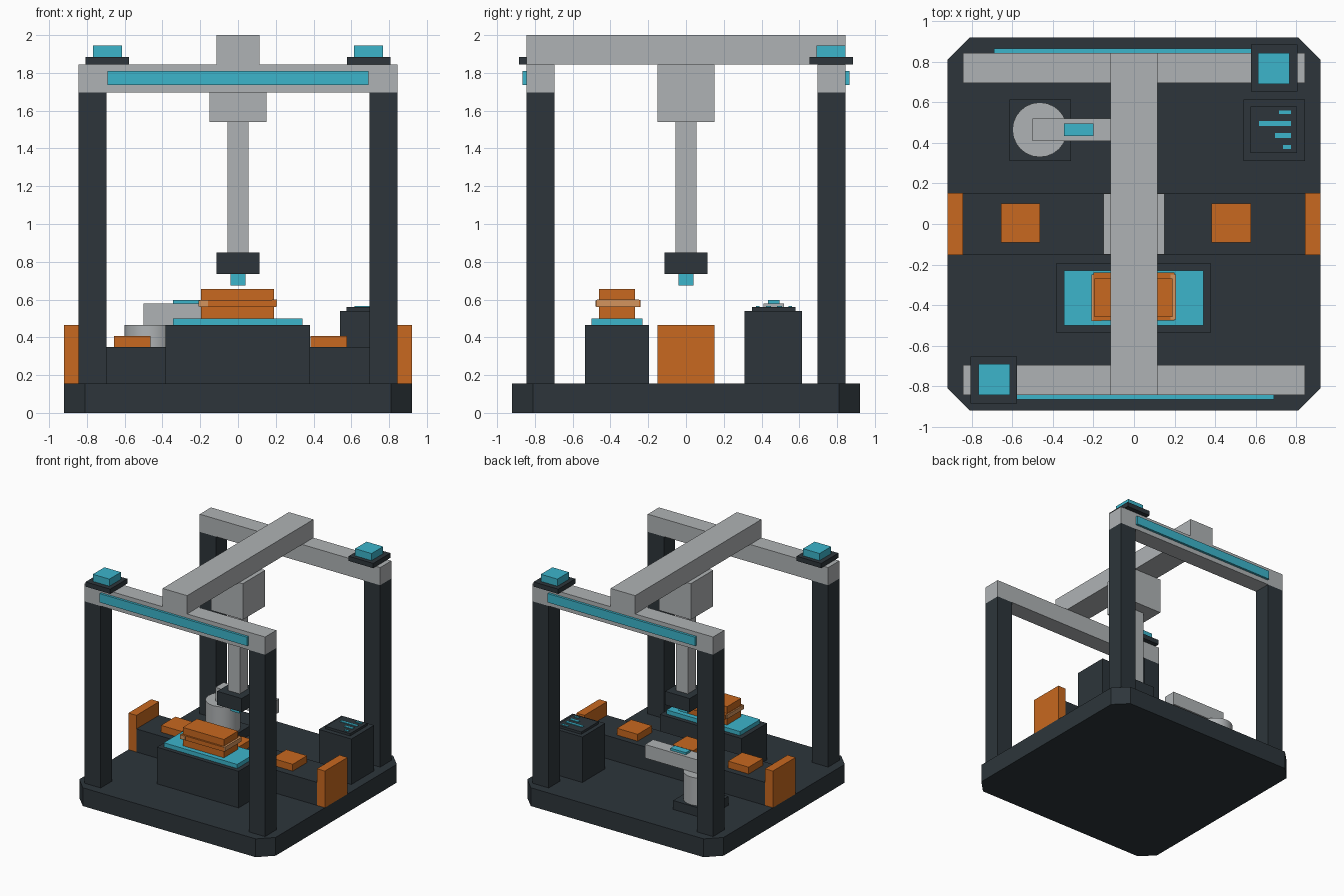
import bpy, bmesh, math

if "Cube" in bpy.data.objects:
    bpy.data.objects.remove(bpy.data.objects["Cube"])


def material(name, rgb):
    m = bpy.data.materials.new(name)
    m.diffuse_color = (*rgb, 1)
    m.use_nodes = True
    m.node_tree.nodes["Principled BSDF"].inputs["Base Color"].default_value = m.diffuse_color
    return m


DARK = material("charcoal", (0.026, 0.036, 0.043))
GREY = material("light grey", (0.43, 0.45, 0.46))
ORANGE = material("orange", (0.58, 0.14, 0.014))
TAN = material("pale orange", (0.66, 0.30, 0.11))
CYAN = material("cyan", (0.045, 0.46, 0.60))


def finish(name, bm, mat):
    bmesh.ops.recalc_face_normals(bm, faces=bm.faces)
    me = bpy.data.meshes.new(name)
    bm.to_mesh(me)
    bm.free()
    me.materials.append(mat)
    ob = bpy.data.objects.new(name, me)
    bpy.context.collection.objects.link(ob)
    return ob


def box(name, mat, x, y, z):
    """Box from three (low, high) ranges."""
    bm = bmesh.new()
    bmesh.ops.create_cube(bm, size=1)
    for v in bm.verts:
        v.co = [(r[0] + r[1]) / 2 + c * (r[1] - r[0]) for r, c in zip((x, y, z), v.co)]
    return finish(name, bm, mat)


def span(a, b, s):
    return tuple(sorted((a * s, b * s)))


# Base slab with cut corners
H, C = 0.92, 0.81
bm = bmesh.new()
outline = [(C, -H), (H, -C), (H, C), (C, H), (-C, H), (-H, C), (-H, -C), (-C, -H)]
face = bm.faces.new([bm.verts.new((x, y, 0)) for x, y in outline])
top = bmesh.ops.extrude_face_region(bm, geom=[face])["geom"]
bmesh.ops.translate(bm, vec=(0, 0, 0.155), verts=[g for g in top if isinstance(g, bmesh.types.BMVert)])
finish("base", bm, DARK)

# Frame: posts, cross beams, light strips, corner beacons
for sy, end in ((-1, "front"), (1, "back")):
    depth = span(0.695, 0.845, sy)
    for sx, side in ((-1, "left"), (1, "right")):
        box(f"{end}_{side}_post", DARK, span(0.695, 0.845, sx), depth, (0.155, 1.695))
    box(f"{end}_beam", GREY, (-0.845, 0.845), depth, (1.695, 1.845))
    box(f"{end}_light_strip", CYAN, (-0.69, 0.69), span(0.845, 0.865, sy), (1.735, 1.81))
    box(f"{end}_beacon_plate", DARK, span(0.578, 0.808, sy), span(0.655, 0.885, sy), (1.845, 1.885))
    box(f"{end}_beacon", CYAN, span(0.613, 0.768, sy), span(0.69, 0.845, sy), (1.885, 1.945))

# Gantry beam and tool column
box("gantry_beam", GREY, (-0.115, 0.115), (-0.845, 0.845), (1.845, 2.0))
for name, mat, r, z in (("carriage", GREY, 0.15, (1.54, 1.845)),
                        ("tool_column", GREY, 0.055, (0.85, 1.54)),
                        ("tool_head", DARK, 0.115, (0.735, 0.85)),
                        ("nozzle", CYAN, 0.04, (0.675, 0.735))):
    box(name, mat, (-r, r), (-r, r), z)

# Conveyor with end plates and parcels
box("conveyor", DARK, (-0.845, 0.845), (-0.152, 0.152), (0.155, 0.35))
for s, side in ((-1, "left"), (1, "right")):
    box(f"{side}_end_plate", ORANGE, span(0.845, 0.92, s), (-0.152, 0.152), (0.155, 0.465))
for i in range(3):
    cx = -0.56 + 0.52 * i
    box(f"parcel_{i + 1}", ORANGE, (cx - 0.097, cx + 0.097), (-0.092, 0.1), (0.35, 0.408))

# Work table with the part being made
box("table", DARK, (-0.385, 0.38), (-0.535, -0.195), (0.155, 0.465))
box("table_plate", CYAN, (-0.345, 0.342), (-0.5, -0.23), (0.465, 0.5))
box("work_block", ORANGE, (-0.195, 0.19), (-0.46, -0.27), (0.5, 0.655))
box("work_flange", ORANGE, (-0.2, 0.2), (-0.475, -0.24), (0.56, 0.597))
box("flange_left_edge", TAN, (-0.21, -0.16), (-0.478, -0.25), (0.562, 0.595))
box("flange_right_edge", TAN, (0.18, 0.207), (-0.472, -0.25), (0.562, 0.599))

# Robot arm
box("arm_foot", DARK, (-0.615, -0.31), (0.31, 0.615), (0.155, 0.23))
bm = bmesh.new()
bmesh.ops.create_cone(bm, cap_ends=True, segments=24, radius1=0.135, radius2=0.135, depth=0.235)
bmesh.ops.translate(bm, vec=(-0.465, 0.465, 0.3475), verts=bm.verts)
turret = finish("arm_turret", bm, GREY)
bpy.context.view_layer.objects.active = turret
turret.select_set(True)
bpy.ops.object.shade_smooth_by_angle(angle=math.radians(30))
box("arm", GREY, (-0.5, 0.02), (0.41, 0.52), (0.465, 0.58))
box("arm_light", CYAN, (-0.345, -0.2), (0.435, 0.495), (0.58, 0.598))

# Control console with screen bars
box("console", DARK, (0.54, 0.845), (0.31, 0.615), (0.155, 0.54))
box("console_screen", DARK, (0.575, 0.805), (0.35, 0.58), (0.54, 0.56))
for i, (x, y, w) in enumerate(((0.715, 0.552, 0.018), (0.617, 0.495, 0.025),
                               (0.695, 0.437, 0.025), (0.735, 0.38, 0.018))):
    box(f"screen_bar_{i + 1}", CYAN, (x, 0.775), (y - w / 2, y + w / 2), (0.56, 0.565))
